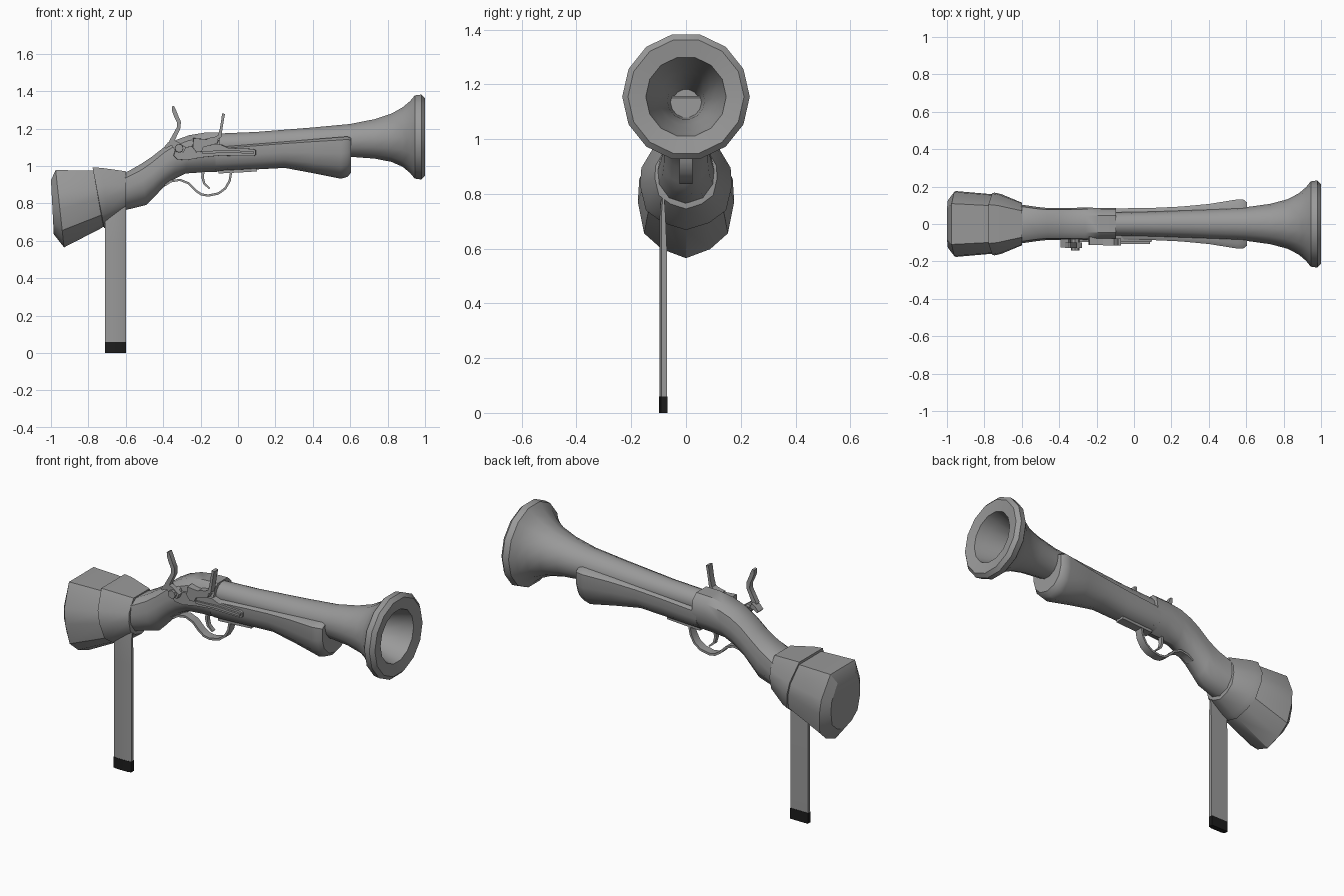
import bpy, bmesh, math
from mathutils import Vector


def material(name, rgb):
    m = bpy.data.materials.new(name)
    m.diffuse_color = (*rgb, 1)
    return m


GREY = material("grey", (0.32, 0.32, 0.32))
BLACK = material("black", (0.012, 0.012, 0.012))


def finish(name, bm, mat=GREY, angle=40):
    bmesh.ops.recalc_face_normals(bm, faces=bm.faces[:])
    me = bpy.data.meshes.new(name)
    bm.to_mesh(me)
    bm.free()
    ob = bpy.data.objects.new(name, me)
    bpy.context.collection.objects.link(ob)
    me.materials.append(mat)
    bpy.ops.object.select_all(action='DESELECT')
    ob.select_set(True)
    bpy.context.view_layer.objects.active = ob
    bpy.ops.object.shade_smooth_by_angle(angle=math.radians(angle))
    return ob


def loft(name, rings, mat=GREY, angle=40):
    """Skin closed rings of points and cap both ends."""
    bm = bmesh.new()
    vs = [[bm.verts.new(p) for p in r] for r in rings]
    n = len(vs[0])
    for a, b in zip(vs, vs[1:]):
        for i in range(n):
            j = (i + 1) % n
            bm.faces.new((a[i], a[j], b[j], b[i]))
    bm.faces.new(vs[0])
    bm.faces.new(vs[-1])
    return finish(name, bm, mat, angle)


def section(half, xt, xb, w, zt, zb):
    """Mirror a half section (width, height fractions), sheared from xt to xb."""
    full = half + [(-u, v) for u, v in reversed(half) if u > 0]
    return [(xb + (xt - xb) * v, u * w, zb + (zt - zb) * v) for u, v in full]


def ribbon(name, path, y0, y1):
    """Sweep a flat bar along (x, z, thickness) points."""
    pts = [Vector((p[0], p[1])) for p in path]
    rings = []
    for i, p in enumerate(pts):
        t = (pts[min(i + 1, len(pts) - 1)] - pts[max(i - 1, 0)]).normalized()
        o = Vector((-t.y, t.x)) * path[i][2] / 2
        a, b = p + o, p - o
        rings.append([(a.x, y0, a.y), (a.x, y1, a.y), (b.x, y1, b.y), (b.x, y0, b.y)])
    return loft(name, rings)


def prism(name, outline, y0, y1, inset=1.0, mat=GREY):
    """Extrude an xz outline along y, with the y0 side optionally shrunk."""
    cx = sum(p[0] for p in outline) / len(outline)
    cz = sum(p[1] for p in outline) / len(outline)
    front = [(cx + (x - cx) * inset, y0, cz + (z - cz) * inset) for x, z in outline]
    return loft(name, [front, [(x, y1, z) for x, z in outline]], mat, 30)


# Barrel: fourteen-sided flared tube with a tapering bore (x, centre z, radius)
barrel = [(-.11, 1.113, .062), (.1, 1.118, .066), (.4, 1.128, .08), (.6, 1.137, .09),
          (.73, 1.145, .108), (.82, 1.151, .132), (.88, 1.155, .163), (.92, 1.155, .197),
          (.945, 1.155, .228), (.98, 1.155, .233), (1.0, 1.155, .212), (.99, 1.155, .147),
          (.93, 1.153, .132), (.82, 1.149, .098), (.7, 1.14, .068), (.55, 1.132, .05)]
loft("barrel", [[(x, r * math.sin(a), z + r * math.cos(a))
                 for a in (math.tau * (i + .5) / 14 for i in range(14))]
                for x, z, r in barrel])

# Fore-end: trough under the barrel
FORE = [(.8, 1), (1, .93), (1, .6), (.85, .3), (.5, .08), (0, 0)]
loft("fore_end", [section(FORE, *r) for r in [
    (-.12, -.12, .083, 1.1, .972), (.1, .1, .086, 1.118, .982), (.25, .25, .093, 1.13, .99),
    (.4, .4, .107, 1.143, .962), (.55, .55, .131, 1.155, .932), (.585, .585, .131, 1.158, .942),
    (.605, .605, .115, 1.15, .965)]])

# Wrist: curved grip falling back from the barrel
WRIST = [(.52, 1), (.9, .86), (1, .6), (.95, .35), (.6, .1), (0, 0)]
loft("wrist", [section(WRIST, *r) for r in [
    (-.095, -.095, .085, 1.18, .97), (-.18, -.18, .086, 1.178, .967),
    (-.26, -.28, .088, 1.165, .96), (-.33, -.34, .086, 1.14, .93), (-.39, -.4, .085, 1.105, .885),
    (-.46, -.45, .085, 1.05, .832), (-.52, -.49, .09, 1.01, .792),
    (-.6, -.6, .103, .965, .765), (-.68, -.68, .12, .955, .72)]])

# Butt with a bevelled end, and the cloth band wrapped around it
BUTT = [(.62, 1), (.97, .7), (1, .5), (.87, .22), (.5, .08), (0, 0)]
loft("butt", [section(BUTT, *r) for r in [
    (-1.0, -.985, .13, .925, .635), (-.975, -.93, .176, .978, .565),
    (-.76, -.73, .158, .976, .668), (-.62, -.62, .1, .955, .75)]], angle=30)
loft("butt_band", [section(BUTT, *r) for r in [
    (-.772, -.722, .155, .97, .68), (-.778, -.715, .168, .993, .668), (-.73, -.69, .16, .99, .68),
    (-.6, -.6, .114, .972, .745), (-.598, -.598, .1, .96, .765)]])


# Hanging strap with a dark tip
def strap(name, levels, mat):
    loft(name, [[(-.71, y0 + .006, z), (-.69, y0, z), (-.62, y0, z), (-.6, y0 + .006, z),
                 (-.6, y1, z), (-.71, y1, z)] for y0, y1, z in levels], mat)


strap("strap", [(-.096, -.07, .06), (-.096, -.07, .6), (-.096, -.075, .72), (-.09, -.08, .8)], GREY)
strap("strap_tip", [(-.098, -.068, 0), (-.098, -.068, .06)], BLACK)

# Lock plate and pan on the front side
prism("lock_plate", [(-.35, 1.055), (-.33, 1.035), (-.28, 1.03), (-.2, 1.045), (-.1, 1.055),
                     (.09, 1.053), (.1, 1.06), (.1, 1.085), (.085, 1.092), (-.05, 1.097),
                     (-.09, 1.115), (-.2, 1.115), (-.29, 1.1), (-.34, 1.085)], -.097, -.06, .97)
prism("pan", [(-.24, 1.15), (-.245, 1.1), (-.225, 1.072), (-.195, 1.075), (-.185, 1.1),
              (-.11, 1.12), (-.1, 1.14), (-.18, 1.145)], -.112, -.05, .95)
ribbon("lock_spring", [(-.19, 1.072, .014), (-.06, 1.078, .014), (.085, 1.072, .012)], -.108, -.08)

# Cocked hammer, its pivot and jaw
ribbon("hammer", [(-.285, 1.085, .03), (-.325, 1.105, .045), (-.353, 1.135, .032),
                  (-.335, 1.17, .022), (-.317, 1.205, .02), (-.316, 1.235, .022),
                  (-.332, 1.27, .022), (-.342, 1.297, .022), (-.348, 1.32, .012)], -.128, -.1)
prism("hammer_pivot", [(-.315 + .025 * math.cos(i * math.pi / 4), 1.095 + .025 * math.sin(i * math.pi / 4))
                       for i in range(8)], -.142, -.08, .9)
ribbon("hammer_spur", [(-.39, 1.098, .012), (-.37, 1.115, .022), (-.345, 1.125, .03)], -.125, -.08)

# Upright striking plate
ribbon("striker_plate", [(-.165, 1.142, .012), (-.12, 1.146, .022), (-.098, 1.16, .02),
                         (-.09, 1.2, .014), (-.082, 1.25, .014), (-.077, 1.28, .016)], -.114, -.078)

# Trigger, guard and guard plate along the centre line
ribbon("trigger_guard", [(-.392, .897, .012), (-.36, .918, .012), (-.31, .926, .012),
                         (-.265, .908, .012), (-.225, .868, .012), (-.195, .848, .012),
                         (-.16, .842, .012), (-.105, .853, .012), (-.068, .88, .012),
                         (-.045, .92, .012), (-.036, .97, .012)], -.024, .024)
ribbon("guard_plate", [(-.105, .968, .016), (0, .973, .016), (.1, .979, .016)], -.026, .026)
ribbon("trigger", [(-.185, .98, .016), (-.19, .94, .014), (-.18, .905, .012),
                   (-.152, .88, .008)], -.012, .012)
